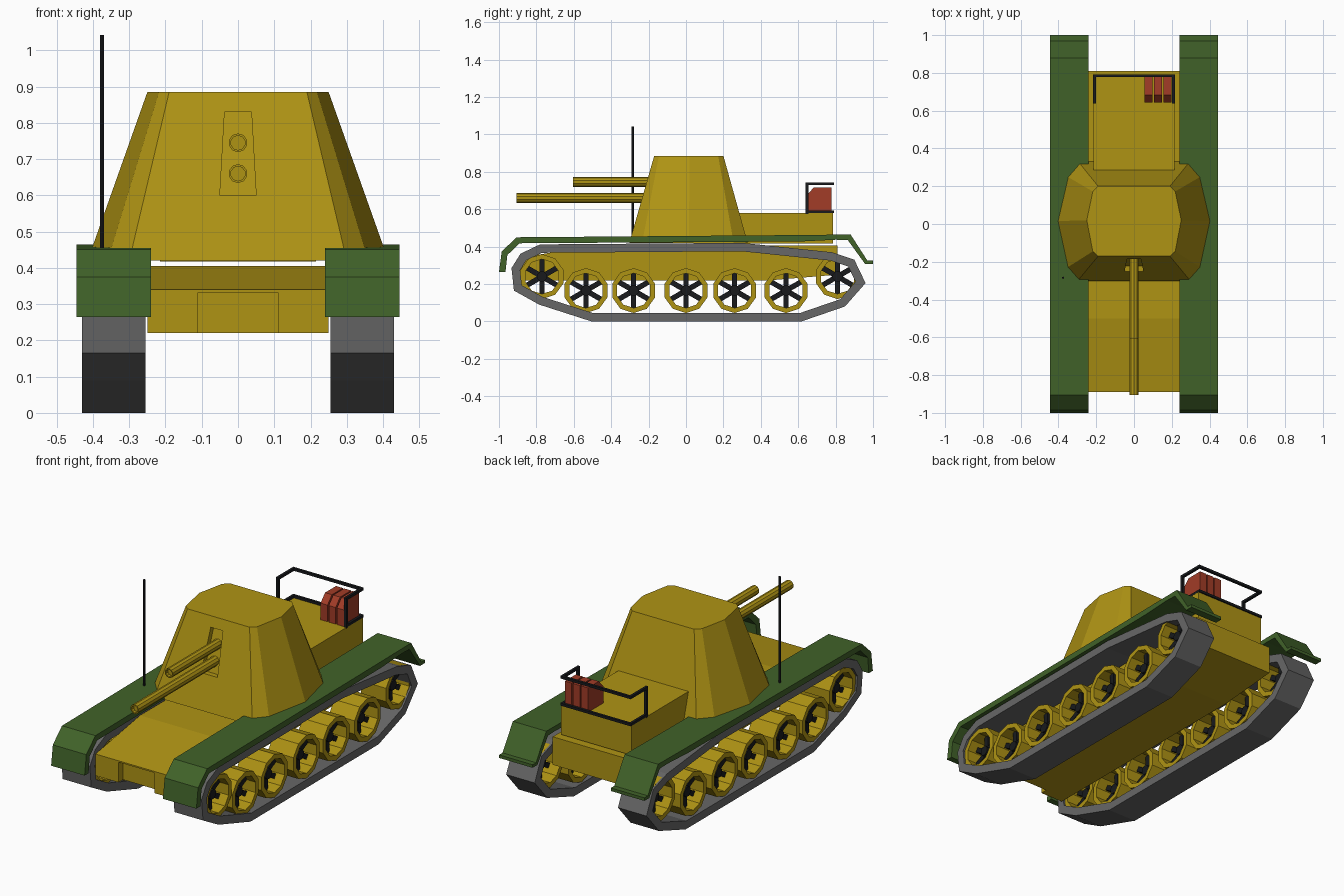
import bpy, bmesh, math
from mathutils import Vector, Matrix

if "Cube" in bpy.data.objects:
    bpy.data.objects.remove(bpy.data.objects["Cube"])


def material(name, rgb):
    m = bpy.data.materials.new(name)
    m.diffuse_color = (*rgb, 1)
    m.use_nodes = True
    m.node_tree.nodes["Principled BSDF"].inputs["Base Color"].default_value = m.diffuse_color
    return m


YELLOW = material("ochre_paint", (0.43, 0.295, 0.007))
GREEN = material("green_paint", (0.052, 0.122, 0.022))
GREY = material("track_grey", (0.135, 0.135, 0.135))
BLACK = material("black_metal", (0.009, 0.010, 0.012))
RED = material("red_paint", (0.36, 0.045, 0.02))


def finish(name, bm, mat):
    bmesh.ops.recalc_face_normals(bm, faces=bm.faces)
    me = bpy.data.meshes.new(name)
    bm.to_mesh(me)
    bm.free()
    me.materials.append(mat)
    ob = bpy.data.objects.new(name, me)
    bpy.context.collection.objects.link(ob)
    return ob


def loft(bm, a, b):
    """Closed solid between two matching loops of 3D points."""
    va, vb = [bm.verts.new(p) for p in a], [bm.verts.new(p) for p in b]
    n = len(a)
    for i in range(n):
        j = (i + 1) % n
        bm.faces.new((va[i], va[j], vb[j], vb[i]))
    bm.faces.new(va[::-1])
    bm.faces.new(vb)


def prism(bm, prof, x0, x1):
    """Extrude a (y, z) profile along x."""
    loft(bm, [(x0, y, z) for y, z in prof], [(x1, y, z) for y, z in prof])


def ring(bm, outer, inner, x0, x1):
    """Extrude the band between two (y, z) loops along x."""
    n = len(outer)
    loops = [[bm.verts.new((x, y, z)) for y, z in p]
             for p, x in ((outer, x0), (outer, x1), (inner, x1), (inner, x0))]
    for k in range(4):
        a, b = loops[k], loops[(k + 1) % 4]
        for i in range(n):
            j = (i + 1) % n
            bm.faces.new((a[i], a[j], b[j], b[i]))


def box(bm, lo, hi):
    prism(bm, [(lo[1], lo[2]), (hi[1], lo[2]), (hi[1], hi[2]), (lo[1], hi[2])], lo[0], hi[0])


def circle(y, z, r, n):
    return [(y + r * math.cos(2 * math.pi * (i + .5) / n),
             z + r * math.sin(2 * math.pi * (i + .5) / n)) for i in range(n)]


def inset(poly, d):
    """Offset a counter-clockwise loop inwards with mitred corners."""
    out = []
    for i, p in enumerate(poly):
        p = Vector(p)
        e1 = (p - Vector(poly[i - 1])).normalized()
        e2 = (Vector(poly[(i + 1) % len(poly)]) - p).normalized()
        n1, n2 = Vector((-e1.y, e1.x)), Vector((-e2.y, e2.x))
        out.append(p + (n1 + n2) * d / (1 + n1.dot(n2)))
    return out


# Hull with glacis and recessed nose centre
bm = bmesh.new()
prism(bm, [(-.85, .22), (.45, .22), (.81, .25), (.81, .405), (-.5, .405),
           (-.89, .34), (-.89, .332), (-.85, .332)], -.25, .25)
for x0, x1 in ((-.25, -.11), (.11, .25)):
    box(bm, (x0, -.89, .22), (x1, -.85, .336))
finish("hull", bm, YELLOW)

# Engine deck
bm = bmesh.new()
box(bm, (-.215, .22, .417), (.215, .785, .58))
finish("engine_deck", bm, YELLOW)

# Casemate: ten-sided tapered body
base = [(.30, -.303), (.36, -.235), (.415, .015), (.36, .255), (.295, .33)]
top = [(.19, -.17), (.218, -.145), (.25, .02), (.218, .172), (.19, .2)]


def mirrored(pts, z):
    return [(x, y, z) for x, y in pts] + [(-x, y, z) for x, y in reversed(pts)]


bm = bmesh.new()
loft(bm, mirrored(base, .42), mirrored(top, .885))
casemate = finish("casemate", bm, YELLOW)

# Slot for the guns, cut into the sloped front
bm = bmesh.new()
slot = [(-.05, -.222, .60), (.05, -.222, .60), (.037, -.156, .83), (-.037, -.156, .83)]
loft(bm, [(x, -.5, z) for x, y, z in slot], slot)
cutter = finish("slot_cutter", bm, YELLOW)
cutter.hide_render = True
cutter.hide_viewport = True
cut = casemate.modifiers.new("gun_slot", 'BOOLEAN')
cut.operation, cut.solver, cut.object = 'DIFFERENCE', 'EXACT', cutter

# Guns: tubes with a shallow bore
for name, z, y0 in (("upper_gun", .745, -.605), ("lower_gun", .66, -.905)):
    bm = bmesh.new()
    outer, bore = circle(0, 0, .026, 10), circle(0, 0, .02, 10)
    rows = [[bm.verts.new((x, y, z + h)) for x, h in loop]
            for loop, y in ((outer, -.14), (outer, y0), (bore, y0), (bore, y0 + .02))]
    for a, b in zip(rows, rows[1:]):
        for i in range(10):
            j = (i + 1) % 10
            bm.faces.new((a[i], a[j], b[j], b[i]))
    bm.faces.new(rows[0])
    bm.faces.new(rows[-1])
    finish(name, bm, YELLOW)

# Running gear, built on both sides
track = [(-.933, .285), (-.92, .165), (-.785, .09), (-.505, 0), (.617, 0), (.85, .08),
         (.96, .205), (.90, .33), (.78, .37), (.3, .42), (-.78, .412), (-.885, .362)]
fender = [(-1, .265), (-.985, .375), (-.905, .45), (.62, .462), (.88, .465), (.97, .325),
          (1, .325), (1, .308), (.957, .308), (.865, .435), (.80, .437), (.62, .428),
          (-.89, .418), (-.955, .355), (-.965, .265)]
wheels = [(-.77, .24)] + [(y, .165) for y in (-.535, -.28, 0, .26, .535)] + [(.81, .24)]

for side, s in (("left", -1), ("right", 1)):
    bm = bmesh.new()
    ring(bm, track, inset(track, .045), s * .255, s * .43)
    finish(side + "_track", bm, GREY)

    bm = bmesh.new()
    prism(bm, fender, s * .24, s * .445)
    finish(side + "_fender", bm, GREEN)

    rims, spokes = bmesh.new(), bmesh.new()
    for y, z in wheels:
        ring(rims, circle(y, z, .12, 10), circle(y, z, .093, 10), s * .265, s * .42)
        prism(spokes, circle(y, z, .028, 8), s * .31, s * .385)
        # three bars through the hub make six spokes
        for k in range(3):
            turn = Matrix.Rotation(math.pi / 2 + k * math.pi / 3, 2)
            bar = [turn @ Vector(p) + Vector((y, z)) for p in
                   ((-.095, -.014), (.095, -.014), (.095, .014), (-.095, .014))]
            prism(spokes, bar, s * .325, s * .37)
    finish(side + "_wheel_rims", rims, YELLOW)
    finish(side + "_wheel_spokes", spokes, BLACK)

# Stowage rail: two U-shaped bars and front posts
bm = bmesh.new()
for z in (.58, .73):
    box(bm, (-.216, .778, z), (.216, .792, z + .014))
    for x in (-.216, .202):
        box(bm, (x, .64, z), (x + .014, .785, z + .014))
for x in (-.216, .202):
    box(bm, (x, .639, .575), (x + .014, .656, .744))
finish("stowage_rail", bm, BLACK)

# Fuel cans with sloped shoulder
for i in range(3):
    bm = bmesh.new()
    x = .056 + i * .05
    prism(bm, [(.643, .58), (.778, .58), (.778, .715), (.682, .715), (.643, .672)], x, x + .042)
    finish("fuel_can_%d" % (i + 1), bm, RED)

# Antenna
bm = bmesh.new()
bmesh.ops.create_cone(bm, cap_ends=True, segments=6, radius1=.006, radius2=.006, depth=.59,
                      matrix=Matrix.Translation((-.375, -.285, .747)))
finish("antenna", bm, BLACK)
